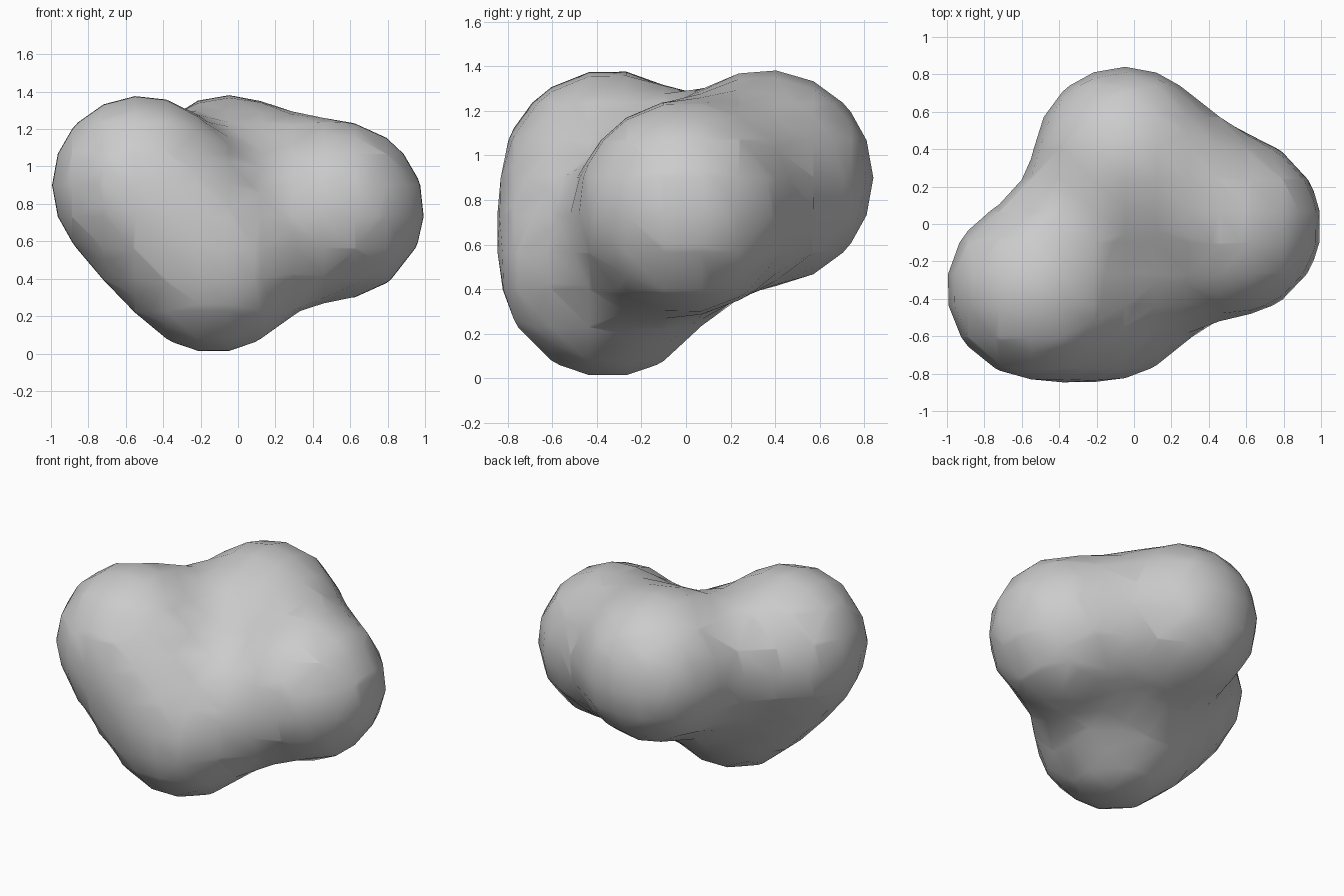
import bpy

if "Cube" in bpy.data.objects:
    bpy.data.objects.remove(bpy.data.objects["Cube"])

# Four equal metaballs that melt together: left, back, right, bottom
CENTRES = [(-0.517, -0.345, 0.90), (-0.05, 0.357, 0.90),
           (0.517, -0.01, 0.765), (-0.13, -0.35, 0.483)]
ORIGIN = (0.037, -0.016, 0.816)
RADIUS = 0.84

meta = bpy.data.metaballs.new("blob_source")
meta.resolution = meta.render_resolution = 0.168
meta.threshold = 0.6
source = bpy.data.objects.new("blob_source", meta)
source.location = ORIGIN
bpy.context.collection.objects.link(source)
for c in CENTRES:
    ball = meta.elements.new(type='BALL')
    ball.co = [a - b for a, b in zip(c, ORIGIN)]
    ball.radius = RADIUS
    ball.stiffness = 2.0

# Freeze the blended surface as a smooth mesh
bpy.context.view_layer.update()
deps = bpy.context.evaluated_depsgraph_get()
mesh = bpy.data.meshes.new_from_object(source.evaluated_get(deps))
blob = bpy.data.objects.new("blended_blob", mesh)
blob.location = ORIGIN
bpy.context.collection.objects.link(blob)
mesh.shade_smooth()
bpy.data.objects.remove(source)

xs = [[v.co[i] + ORIGIN[i] for v in mesh.vertices] for i in range(3)]
print([(round(min(a), 3), round(max(a), 3)) for a in xs])
